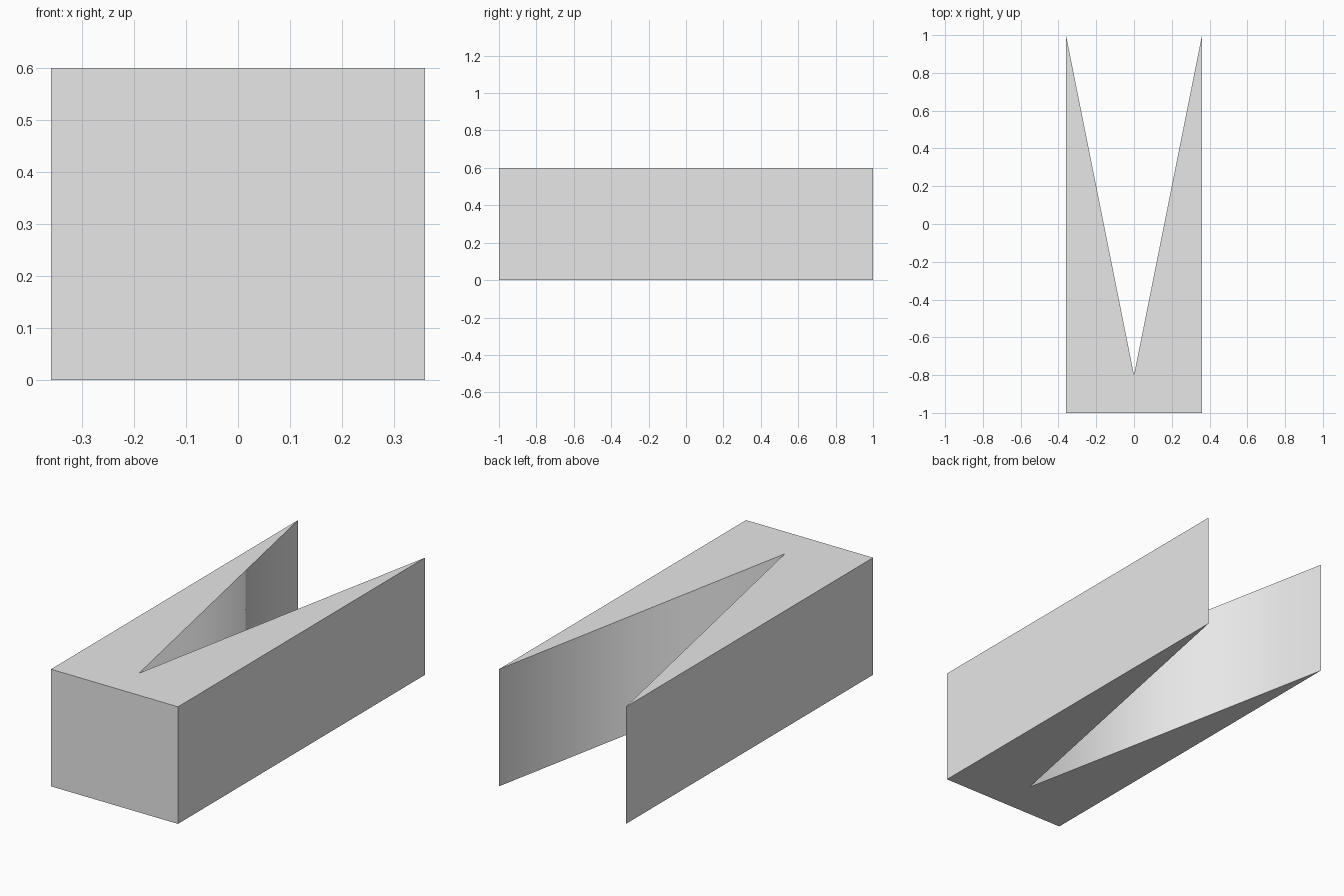
import bpy
import bmesh

# Remove the default object
cube = bpy.data.objects.get("Cube")
if cube:
    bpy.data.objects.remove(cube, do_unlink=True)

HALF_WIDTH, HALF_LENGTH, HEIGHT, NOTCH_Y = 0.36, 1.0, 0.6, -0.8

# Plain grey material
grey = bpy.data.materials.new("light grey")
grey.use_nodes = True
colour = (0.8, 0.8, 0.8, 1)
grey.diffuse_color = colour
grey.node_tree.nodes["Principled BSDF"].inputs["Base Color"].default_value = colour

# Plan outline: a block with a V notch that narrows both prongs to an edge
outline = [
    (-HALF_WIDTH, -HALF_LENGTH),
    (HALF_WIDTH, -HALF_LENGTH),
    (HALF_WIDTH, HALF_LENGTH),
    (0, NOTCH_Y),
    (-HALF_WIDTH, HALF_LENGTH),
]
bm = bmesh.new()
base = bm.faces.new([bm.verts.new((x, y, 0)) for x, y in outline])
extruded = bmesh.ops.extrude_face_region(bm, geom=[base], use_keep_orig=True)
top_verts = [v for v in extruded["geom"] if isinstance(v, bmesh.types.BMVert)]
bmesh.ops.translate(bm, verts=top_verts, vec=(0, 0, HEIGHT))
bmesh.ops.recalc_face_normals(bm, faces=bm.faces)

# The two notch walls shade as one smooth surface, all other faces stay flat
for face in bm.faces:
    face.smooth = face.normal.y > 0.1

mesh = bpy.data.meshes.new("notched_block")
bm.to_mesh(mesh)
bm.free()
mesh.materials.append(grey)
block = bpy.data.objects.new("notched_block", mesh)
bpy.context.collection.objects.link(block)
